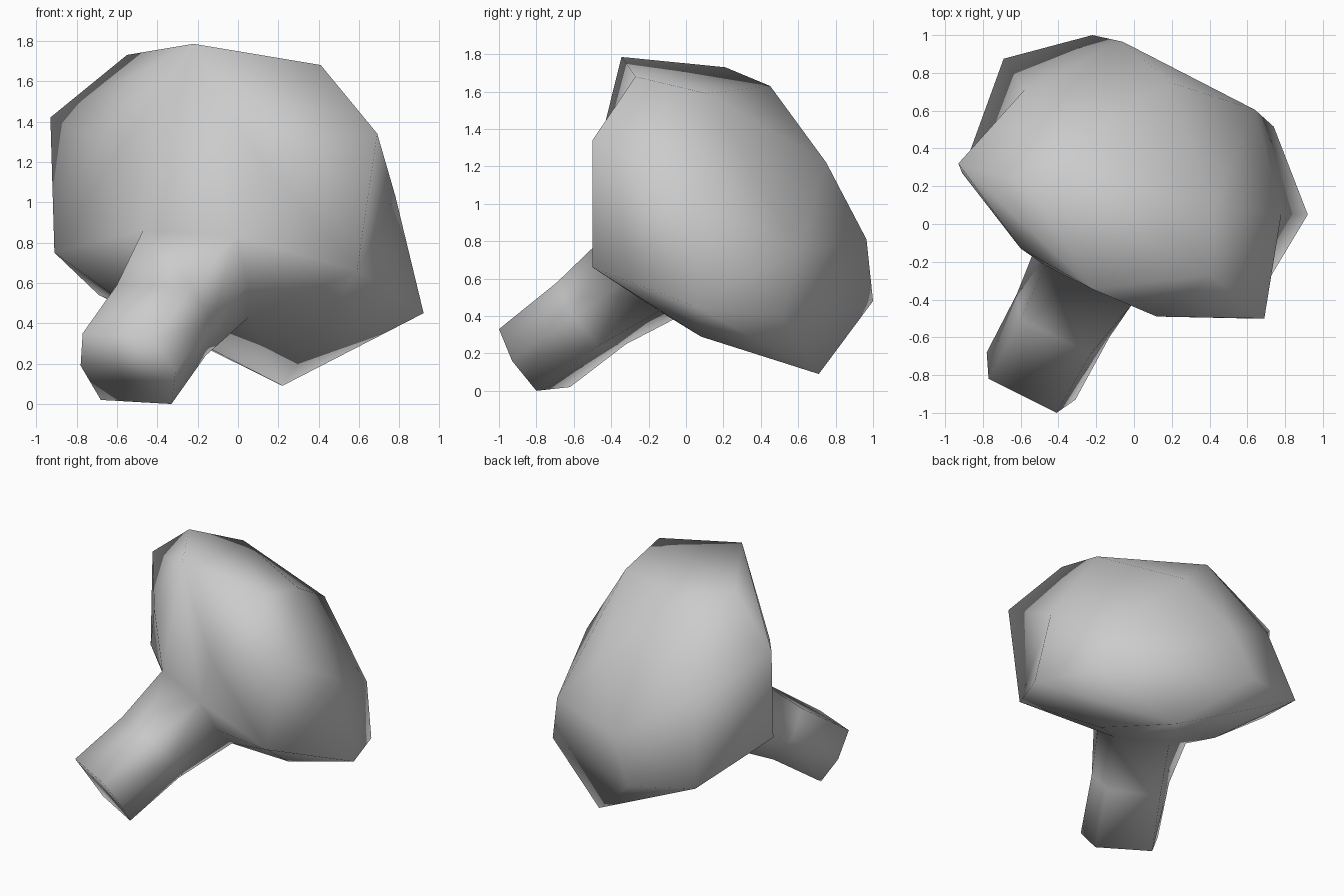
import bpy
import bmesh
from mathutils import Vector

old = bpy.data.objects.get("Cube")
if old:
    bpy.data.objects.remove(old, do_unlink=True)

grey = bpy.data.materials.new("plain_grey")
grey.use_nodes = True
tone = (0.6, 0.6, 0.6, 1)
grey.diffuse_color = tone
grey.node_tree.nodes["Principled BSDF"].inputs["Base Color"].default_value = tone


def make_object(name, bm):
    bmesh.ops.recalc_face_normals(bm, faces=bm.faces)
    mesh = bpy.data.meshes.new(name)
    bm.to_mesh(mesh)
    bm.free()
    mesh.materials.append(grey)
    obj = bpy.data.objects.new(name, mesh)
    bpy.context.collection.objects.link(obj)
    return obj


def hull(name, points, valleys):
    """Convex shell; each listed ridge is turned to the other diagonal."""
    bm = bmesh.new()
    for p in points:
        bm.verts.new(p)
    bmesh.ops.convex_hull(bm, input=bm.verts)
    loose = [v for v in bm.verts if not v.link_faces]
    bmesh.ops.delete(bm, geom=loose, context='VERTS')
    for pair in valleys:
        a, b = (min(bm.verts, key=lambda v: (v.co - Vector(p)).length)
                for p in pair)
        edge = bm.edges.get((a, b))
        if edge:
            bmesh.ops.rotate_edges(bm, edges=[edge])
    return make_object(name, bm)


def tube(name, rings):
    bm = bmesh.new()
    loops = [[bm.verts.new(p) for p in ring] for ring in rings]
    n = len(loops[0])
    for a, b in zip(loops, loops[1:]):
        for i in range(n):
            j = (i + 1) % n
            bm.faces.new((a[i], a[j], b[j], b[i]))
    bm.faces.new(loops[0])
    bm.faces.new(loops[-1])
    return make_object(name, bm)


# Six-sided stem, its root ring shared with the underside of the head
end = [(-.33, -.8, 0), (-.68, -.62, .02), (-.78, -.68, .19),
       (-.77, -.82, .35), (-.41, -1, .33), (-.31, -.93, .16)]
middle = [(-.16, -.47, .24), (-.5, -.32, .25), (-.62, -.37, .42),
          (-.6, -.505, .59), (-.23, -.69, .58), (-.13, -.6, .4)]
root = [(.06, -.14, .42), (-.28, .05, .43), (-.5, -.03, .53),
        (-.48, -.22, .87), (0, -.44, .84), (.06, -.32, .59)]

# Corners of the head where the shell folds inward
crown, left_brow, right_brow = (-.22, -.345, 1.785), (.69, -.5, 1.34), (-.93, .32, 1.42)
left_tip, right_tip = (.92, .05, .45), (-.69, .875, .54)

# Rest of the head: upper rim, front, dome, lower rim
upper = [crown, left_brow, right_brow, (.41, -.27, 1.68), (-.55, .21, 1.73)]
front = [(.12, -.49, 1.2), (-.6, -.13, 1.25), (.59, -.5, .66)]
dome = [(-.27, .45, 1.63), (.42, .11, 1.59), (.19, .75, 1.22),
        (.78, .055, 1.03), (.64, .605, .76), (-.06, .965, .81),
        (-.58, .71, 1.1)]
lower = [left_tip, right_tip, (.74, .515, .4), (.22, .71, .09),
         (.36, .08, .29), (-.22, 1, .48), (-.91, .27, .75), (-.52, .23, .47)]
head = hull("head", upper + front + dome + lower + root,
            [(left_brow, left_tip), (right_brow, right_tip),
             (crown, left_brow)])

# Sink the stem root just inside the head and plug it
core = Vector((0, .2, .9))
sunk = [Vector(p).lerp(core, .03) for p in root]
deep = [Vector(p).lerp(core, .5) for p in root]
stem = tube("stem", [end, middle, sunk, deep])

# Weld the stem into the head
weld = head.modifiers.new("weld_stem", 'BOOLEAN')
weld.operation = 'UNION'
weld.solver = 'EXACT'
weld.object = stem
bpy.context.view_layer.objects.active = head
head.select_set(True)
bpy.ops.object.modifier_apply(modifier=weld.name)
bpy.data.objects.remove(stem, do_unlink=True)
head.name = "head_and_stem"

# Merge sliver vertices and shade smooth all over
bm = bmesh.new()
bm.from_mesh(head.data)
bmesh.ops.remove_doubles(bm, verts=bm.verts, dist=.05)
for f in bm.faces:
    f.smooth = True
    f.material_index = 0
bm.to_mesh(head.data)
bm.free()
